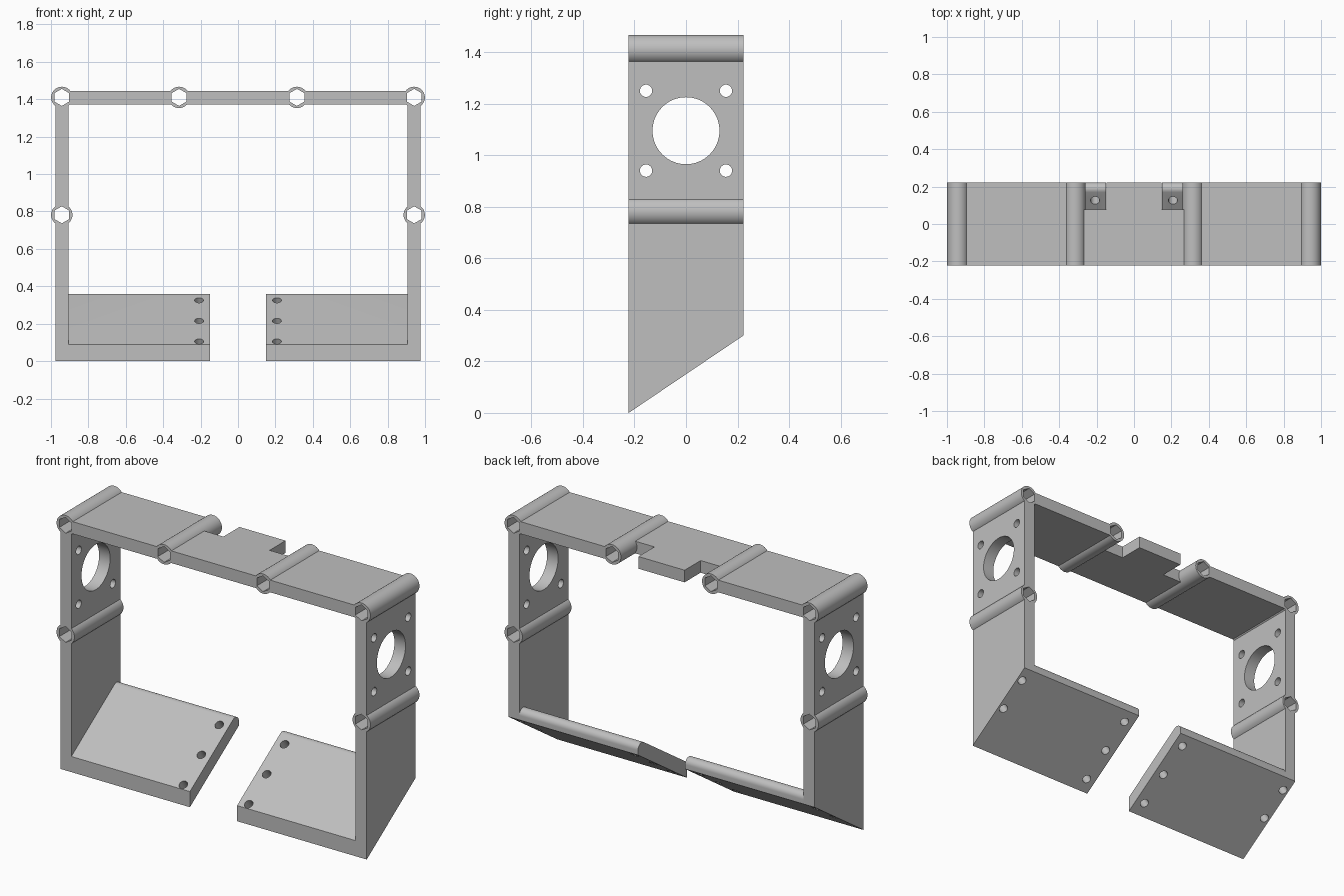
import bpy, bmesh, math
from mathutils import Vector

if "Cube" in bpy.data.objects:
    bpy.data.objects.remove(bpy.data.objects["Cube"])

HALF = 0.2225                 # half depth of the frame
WALL_X, TOP_Z = 0.94, 1.41    # centre lines of walls and top plate
T = 0.035                     # half plate thickness
TUBE_R, HEX_R = 0.057, 0.0455
SLOPE = math.atan2(0.30, 2 * HALF)

grey = bpy.data.materials.new("light_grey")
grey.diffuse_color = (0.52, 0.52, 0.52, 1)
grey.use_nodes = True
grey.node_tree.nodes["Principled BSDF"].inputs["Base Color"].default_value = grey.diffuse_color


def prism(name, profile, axis, lo, hi):
    """Extrude a 2D profile along x (y,z points), y (x,z) or z (x,y)."""
    i = "XYZ".index(axis)
    bm = bmesh.new()
    rows = []
    for a in (lo, hi):
        row = []
        for p in profile:
            co = list(p)
            co.insert(i, a)
            row.append(bm.verts.new(co))
        rows.append(row)
    n = len(profile)
    bm.faces.new(rows[0])
    bm.faces.new(rows[1])
    for k in range(n):
        m = (k + 1) % n
        bm.faces.new((rows[0][k], rows[0][m], rows[1][m], rows[1][k]))
    bmesh.ops.recalc_face_normals(bm, faces=bm.faces)
    me = bpy.data.meshes.new(name)
    bm.to_mesh(me)
    bm.free()
    me.materials.append(grey)
    ob = bpy.data.objects.new(name, me)
    bpy.context.collection.objects.link(ob)
    return ob


def circle(cx, cy, r, n=48, start=0.0):
    return [(cx + r * math.cos(start + 2 * math.pi * k / n),
             cy + r * math.sin(start + 2 * math.pi * k / n)) for k in range(n)]


def box(x0, x1, y0, y1):
    return [(x0, y0), (x1, y0), (x1, y1), (x0, y1)]


def slanted_pin(x, y, z, length):
    """Cutter square to the sloping foot, centred on a point."""
    ob = prism("cutter", circle(0, 0, 0.024, 24), "Z", -length / 2, length / 2)
    ob.location = Vector((x, y, z))
    ob.rotation_euler = (SLOPE, 0, 0)
    return ob


def cut(ob, cutters):
    bpy.context.view_layer.update()
    bpy.context.view_layer.objects.active = ob
    for c in cutters:
        c.hide_render = True
        m = ob.modifiers.new("cut", "BOOLEAN")
        m.operation, m.solver, m.object = "DIFFERENCE", "EXACT", c
        bpy.ops.object.modifier_apply(modifier=m.name)
        bpy.data.objects.remove(c)


def tube_cutter(x, z):
    return prism("cutter", circle(x, z, TUBE_R), "Y", -0.4, 0.4)


def under_z(y):
    return math.tan(SLOPE) * (y + HALF)


parts = []

# Tubes with hexagonal bores
tubes = [(s * x, z) for s in (-1, 1)
         for x, z in ((WALL_X + 0.002, TOP_Z), (0.315, TOP_Z), (WALL_X + 0.002, 0.782))]
for x, z in tubes:
    tube = prism("hex_tube", circle(x, z, TUBE_R), "Y", -HALF, HALF)
    cut(tube, [prism("cutter", circle(x, z, HEX_R, 6, math.pi / 2), "Y", -0.4, 0.4)])
    parts.append(tube)

# Top plate with two notches in its back edge
top = prism("top_plate", box(-WALL_X, WALL_X, TOP_Z - T - 0.002, TOP_Z + T - 0.002),
            "Y", -HALF, HALF)
cut(top, [tube_cutter(x, z) for x, z in tubes if z == TOP_Z] +
    [prism("cutter", box(min(s * 0.147, s * 0.3), max(s * 0.147, s * 0.3), 0.077, 0.3),
           "Z", 1.3, 1.5) for s in (-1, 1)])
parts.append(top)

# Foot profile: sloping slab with a rounded back edge
FR = 0.034
cy = HALF - FR
cz = 0.09 + under_z(cy) - FR / math.cos(SLOPE)
foot_profile = [(-HALF, 0.09), (-HALF, 0), (HALF, 0.30)]
for k in range(13):
    a = (math.pi / 2 + SLOPE) * k / 12
    foot_profile.append((cy + FR * math.cos(a), cz + FR * math.sin(a)))

for s in (-1, 1):
    # Side wall with motor opening, four screw holes and blind holes underneath
    x0, x1 = sorted((s * (WALL_X - T), s * (WALL_X + T)))
    wall = prism("side_wall", [(-HALF, 0), (HALF, 0.30), (HALF, TOP_Z), (-HALF, TOP_Z)],
                 "X", x0, x1)
    cutters = [tube_cutter(x, z) for x, z in tubes if x * s > 0.5]
    cutters.append(prism("cutter", circle(0, 1.095, 0.13, 64), "X", x0 - 0.1, x1 + 0.1))
    for y in (-0.155, 0.155):
        for z in (0.94, 1.25):
            cutters.append(prism("cutter", circle(y, z, 0.024, 24), "X", x0 - 0.1, x1 + 0.1))
    for y in (0.0, 0.16):
        cutters.append(slanted_pin(s * WALL_X, y, under_z(y), 0.3))
    cut(wall, cutters)
    parts.append(wall)

    # Sloping foot with three through holes
    x0, x1 = sorted((s * 0.15, s * (WALL_X - T)))
    foot = prism("sloping_foot", foot_profile, "X", x0, x1)
    cut(foot, [slanted_pin(s * 0.208, y, 0.09 + under_z(y), 0.4)
               for y in (-0.2, -0.037, 0.126)])
    parts.append(foot)

# Smooth round surfaces, keep edges sharp
bpy.ops.object.select_all(action="DESELECT")
for ob in parts:
    ob.select_set(True)
bpy.context.view_layer.objects.active = parts[0]
bpy.ops.object.shade_smooth_by_angle(angle=math.radians(30))
